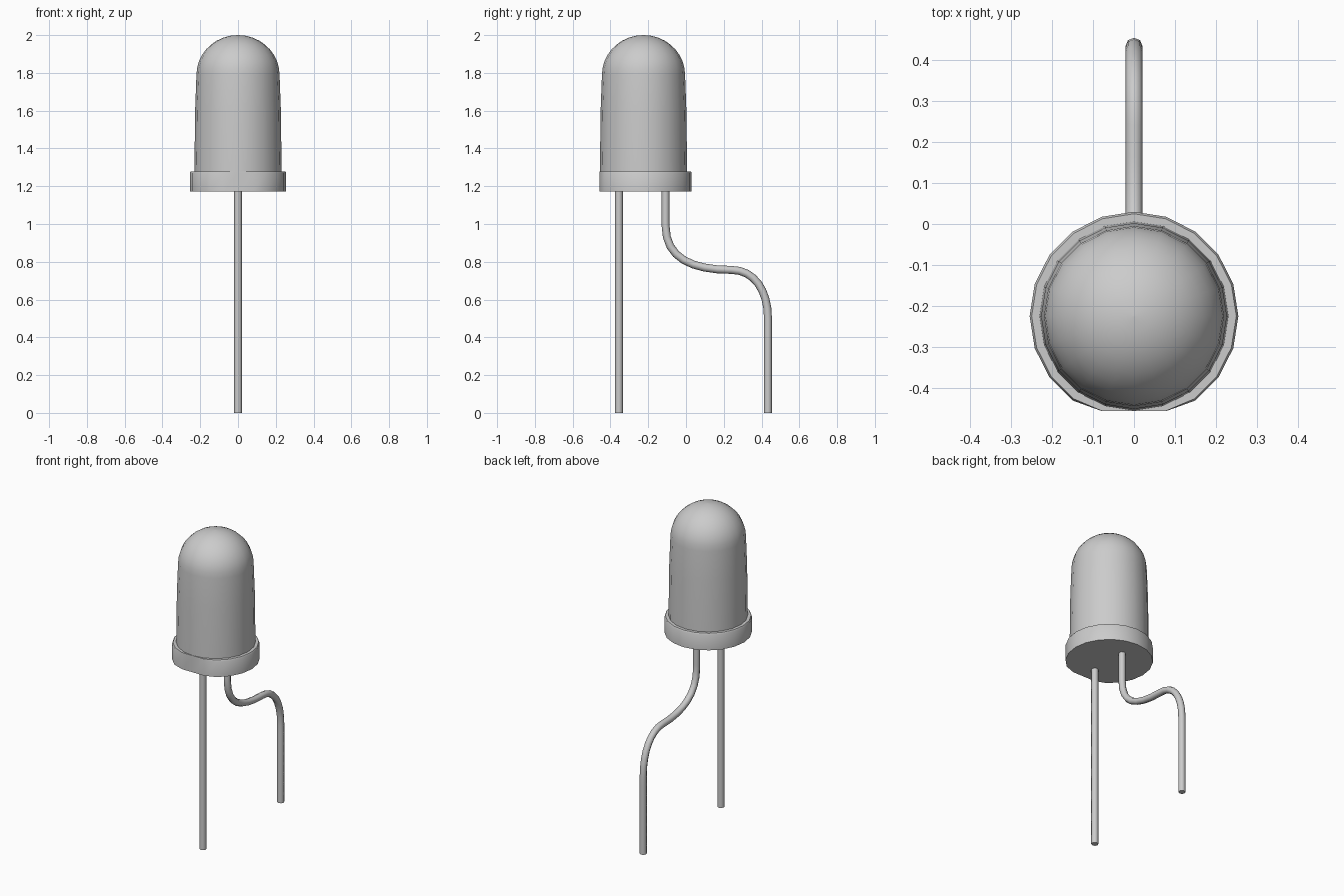
import bpy, bmesh, math

if "Cube" in bpy.data.objects:
    bpy.data.objects.remove(bpy.data.objects["Cube"])

CY, FLAT, SIDES = -0.225, -0.457, 20


def finish(obj, angle=40):
    bpy.ops.object.select_all(action='DESELECT')
    obj.select_set(True)
    bpy.context.view_layer.objects.active = obj
    bpy.ops.object.shade_smooth_by_angle(angle=math.radians(angle))


def lathe(name, profile):
    """Stack of rings (radius, z), cut flat at the front, capped at both ends."""
    bm = bmesh.new()
    rings = []
    for r, z in profile:
        ring = []
        for i in range(SIDES):
            a = 2 * math.pi * i / SIDES
            ring.append(bm.verts.new((r * math.cos(a), max(CY + r * math.sin(a), FLAT), z)))
        rings.append(ring)
    for lo, hi in zip(rings, rings[1:]):
        for i in range(SIDES):
            j = (i + 1) % SIDES
            bm.faces.new((lo[i], lo[j], hi[j], hi[i]))
    bm.faces.new(rings[0][::-1])
    bm.faces.new(rings[-1])
    mesh = bpy.data.meshes.new(name)
    bm.to_mesh(mesh)
    bm.free()
    obj = bpy.data.objects.new(name, mesh)
    bpy.context.collection.objects.link(obj)
    finish(obj)


def lead(name, points):
    """Octagonal wire along bezier points: (y, z), left handle, right handle."""
    curve = bpy.data.curves.new(name, 'CURVE')
    curve.dimensions = '3D'
    curve.bevel_depth = 0.021
    curve.bevel_resolution = 2
    curve.resolution_u = 8
    curve.use_fill_caps = True
    spline = curve.splines.new('BEZIER')
    spline.bezier_points.add(len(points) - 1)
    for bp, (co, left, right) in zip(spline.bezier_points, points):
        bp.handle_left_type = bp.handle_right_type = 'FREE'
        bp.co = (0, *co)
        bp.handle_left = (0, *left)
        bp.handle_right = (0, *right)
    obj = bpy.data.objects.new(name, curve)
    bpy.context.collection.objects.link(obj)
    bpy.ops.object.select_all(action='DESELECT')
    obj.select_set(True)
    bpy.context.view_layer.objects.active = obj
    bpy.ops.object.convert(target='MESH')
    finish(bpy.context.object, 50)


# Rim with a flat front edge
lathe("rim", [(0.255, 1.172), (0.255, 1.27), (0.25, 1.279)])

# Tapered bulb with a rounded top
dome = [(0.22 * math.cos(t), 1.79 + 0.21 * math.sin(t))
        for t in (math.radians(89.5) * i / 9 for i in range(10))]
lathe("bulb", [(0.231, 1.27), (0.227, 1.6)] + dome)

# Straight lead
lead("straight_lead", [((-0.355, 1.18), (-0.355, 1.25), (-0.355, 0.8)),
                       ((-0.355, 0), (-0.355, 0.4), (-0.355, -0.1))])

# Bent lead
lead("bent_lead", [
    ((-0.108, 1.18), (-0.108, 1.25), (-0.108, 1.1)),
    ((-0.108, 0.99), (-0.108, 1.05), (-0.108, 0.82)),
    ((0.24, 0.757), (0.03, 0.757), (0.36, 0.757)),
    ((0.434, 0.5), (0.434, 0.65), (0.434, 0.35)),
    ((0.434, 0), (0.434, 0.15), (0.434, -0.1))])
